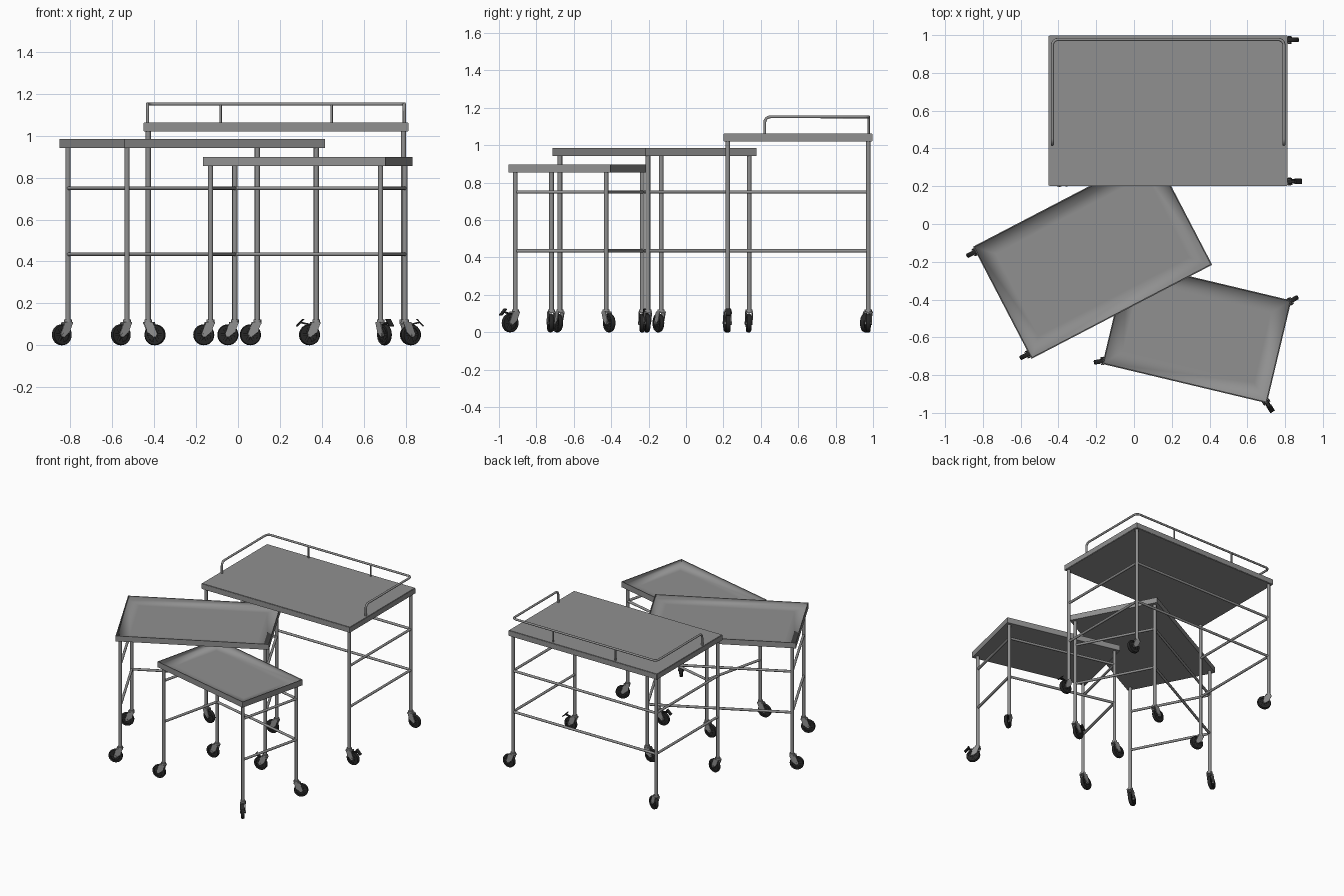
import bpy, bmesh, math
from mathutils import Matrix, Vector

if "Cube" in bpy.data.objects:
    bpy.data.objects.remove(bpy.data.objects["Cube"])


def material(name, v):
    m = bpy.data.materials.new(name)
    m.diffuse_color = (v, v, v, 1)
    m.use_nodes = True
    m.node_tree.nodes["Principled BSDF"].inputs["Base Color"].default_value = m.diffuse_color
    return m


STEEL = material("brushed grey steel", 0.28)
RUBBER = material("dark rubber", 0.02)
T = Matrix.Translation


def finish(name, bm, mat, matrix, smooth=True):
    bmesh.ops.recalc_face_normals(bm, faces=bm.faces)
    me = bpy.data.meshes.new(name)
    bm.to_mesh(me)
    bm.free()
    me.materials.append(mat)
    ob = bpy.data.objects.new(name, me)
    bpy.context.collection.objects.link(ob)
    ob.matrix_world = matrix
    if smooth:
        bpy.ops.object.select_all(action='DESELECT')
        bpy.context.view_layer.objects.active = ob
        ob.select_set(True)
        bpy.ops.object.shade_smooth_by_angle(angle=math.radians(40))
    return ob


def pipe(name, points, r, matrix, mat=STEEL):
    """Round tube along a list of points."""
    cu = bpy.data.curves.new(name, 'CURVE')
    cu.dimensions = '3D'
    cu.bevel_depth, cu.bevel_resolution, cu.use_fill_caps = r, 3, True
    sp = cu.splines.new('POLY')
    sp.points.add(len(points) - 1)
    for p, co in zip(sp.points, points):
        p.co = (*co, 1)
    cu.materials.append(mat)
    ob = bpy.data.objects.new(name, cu)
    bpy.context.collection.objects.link(ob)
    ob.matrix_world = matrix
    bpy.ops.object.select_all(action='DESELECT')
    bpy.context.view_layer.objects.active = ob
    ob.select_set(True)
    bpy.ops.object.convert(target='MESH')
    bpy.ops.object.shade_smooth_by_angle(angle=math.radians(40))


def fillet(points, r, n=6):
    """Round the inner corners of a polyline."""
    pts = [Vector(p) for p in points]
    out = [pts[0]]
    for a, b, c in zip(pts, pts[1:], pts[2:]):
        p, q = b + (a - b).normalized() * r, b + (c - b).normalized() * r
        o = p + q - b
        for i in range(n + 1):
            t = i / n * math.pi / 2
            out.append(o + (p - o) * math.cos(t) + (q - o) * math.sin(t))
    return out + [pts[-1]]


def lathe(name, profile, mat, matrix, seg=32):
    """Spin a closed (radius, y) profile about the y axis."""
    bm = bmesh.new()
    rings = [[bm.verts.new((r * math.cos(a), y, r * math.sin(a))) for r, y in profile]
             for a in (2 * math.pi * i / seg for i in range(seg))]
    k = len(profile)
    for i in range(seg):
        a, b = rings[i], rings[(i + 1) % seg]
        for j in range(k):
            bm.faces.new((a[j], a[(j + 1) % k], b[(j + 1) % k], b[j]))
    finish(name, bm, mat, matrix)


def plate(name, outline, y, thick, mat, matrix):
    """Extrude an outline in the xz plane along y."""
    bm = bmesh.new()
    f = bm.faces.new([bm.verts.new((x, y - thick / 2, z)) for x, z in outline])
    ext = bmesh.ops.extrude_face_region(bm, geom=[f])
    bmesh.ops.translate(bm, vec=(0, thick, 0),
                        verts=[v for v in ext['geom'] if isinstance(v, bmesh.types.BMVert)])
    finish(name, bm, mat, matrix)


def caster(matrix, brake):
    """Swivel caster trailing along local +x."""
    axle = matrix @ T((0.033, 0, 0.05))
    lathe("caster_tyre", [(0.034, -0.012), (0.046, -0.012), (0.05, -0.006),
                          (0.05, 0.006), (0.046, 0.012), (0.034, 0.012)], RUBBER, axle)
    lathe("caster_rim", [(0.008, -0.006), (0.036, -0.006), (0.036, 0.006), (0.008, 0.006)], RUBBER, axle)
    for i in range(6):
        a = i * math.pi / 3
        pipe("caster_spoke", [(0.008 * math.cos(a), 0, 0.008 * math.sin(a)),
                              (0.035 * math.cos(a), 0, 0.035 * math.sin(a))], 0.0085, axle, RUBBER)
    pipe("caster_axle", [(0, -0.021, 0), (0, 0.021, 0)], 0.008, axle)
    for y in (-0.0165, 0.0165):
        plate("caster_fork", [(-0.018, 0.108), (0.026, 0.108), (0.047, 0.055), (0.042, 0.041),
                              (0.03, 0.038), (0.0, 0.062)], y, 0.005, STEEL, matrix)
    plate("fork_crown", [(-0.018, 0.102), (0.026, 0.102), (0.026, 0.11), (-0.018, 0.11)],
          0, 0.038, STEEL, matrix)
    pipe("caster_swivel", [(0, 0, 0.108), (0, 0, 0.122)], 0.019, matrix)
    if brake:
        plate("brake_arm", [(0.02, 0.1), (0.072, 0.112), (0.074, 0.105), (0.022, 0.092)],
              0, 0.016, RUBBER, matrix)
        plate("brake_pedal", [(0.06, 0.124), (0.066, 0.126), (0.098, 0.092), (0.092, 0.089)],
              0, 0.028, RUBBER, matrix)


def table_top(length, width, z0, z1, matrix, tray):
    bm = bmesh.new()
    bmesh.ops.create_cube(bm, size=1, matrix=T((0, 0, (z0 + z1) / 2))
                          @ Matrix.Diagonal((length, width, z1 - z0, 1)))
    if not tray:
        bmesh.ops.bevel(bm, geom=bm.edges[:], offset=0.003, segments=2, affect='EDGES')
        return finish("flat_table_top", bm, STEEL, matrix)
    # recessed tray with a thin lip; the floor blends softly into its walls
    bm.normal_update()
    top = max(bm.faces, key=lambda f: f.calc_center_median().z)
    bmesh.ops.inset_region(bm, faces=[top], thickness=0.008)
    ext = bmesh.ops.extrude_face_region(bm, geom=[top])
    verts = [v for v in ext['geom'] if isinstance(v, bmesh.types.BMVert)]
    bmesh.ops.translate(bm, vec=(0, 0, -0.03), verts=verts)
    if top.is_valid:
        bm.faces.remove(top)
    floor = [f for f in ext['geom'] if isinstance(f, bmesh.types.BMFace)]
    bmesh.ops.inset_region(bm, faces=floor, thickness=0.12)
    for f in bm.faces:
        f.smooth = True
    zf = z1 - 0.03
    for e in bm.edges:
        e.smooth = all(abs(v.co.z - zf) < 1e-4 for v in e.verts)
    finish("tray_table_top", bm, STEEL, matrix, smooth=False)


def table(cx, cy, angle, length, width, z0, z1, inset, headings, tray):
    """headings: world direction of casters at front-left, front-right, back-right, back-left."""
    M = T((cx, cy, 0)) @ Matrix.Rotation(math.radians(angle), 4, 'Z')
    table_top(length, width, z0, z1, M, tray)
    x, y = length / 2 - inset, width / 2 - inset
    corners = [(-x, -y), (x, -y), (x, y), (-x, y)]
    for i, (px, py) in enumerate(corners):
        pipe("leg", [(px, py, 0.11), (px, py, z0 + 0.004)], 0.0125, M)
        caster(M @ T((px, py, 0)) @ Matrix.Rotation(math.radians(headings[i] - angle), 4, 'Z'), i == 1)
    # side and back rails, front left open
    for z in (0.435, 0.75):
        for a, b in ((1, 2), (2, 3), (3, 0)):
            pipe("side_rail", [(*corners[a], z), (*corners[b], z)], 0.0095, M)
    return M


# large table, middle tray table, small tray table
big = table(0.181, 0.599, 0, 1.265, 0.797, 1.02, 1.064, 0.023, (-10, 2, 0, -25), False)
table(-0.219, -0.168, 27.5, 1.079, 0.67, 0.943, 0.985, 0.03, (207, 190, 185, 207), True)
table(0.333, -0.573, -13.4, 0.895, 0.559, 0.855, 0.898, 0.03, (190, -57, 30, 182), True)

# guard rail around the back of the large table
gx, gy, gf, gz = 0.613, 0.378, -0.178, 1.152
pipe("guard_rail", fillet([(-gx, gf, 1.06), (-gx, gf, gz), (-gx, gy, gz),
                           (gx, gy, gz), (gx, gf, gz), (gx, gf, 1.06)], 0.03), 0.008, big)
for px in (-0.264, 0.266):
    pipe("guard_post", [(px, gy, 1.06), (px, gy, gz)], 0.006, big)
